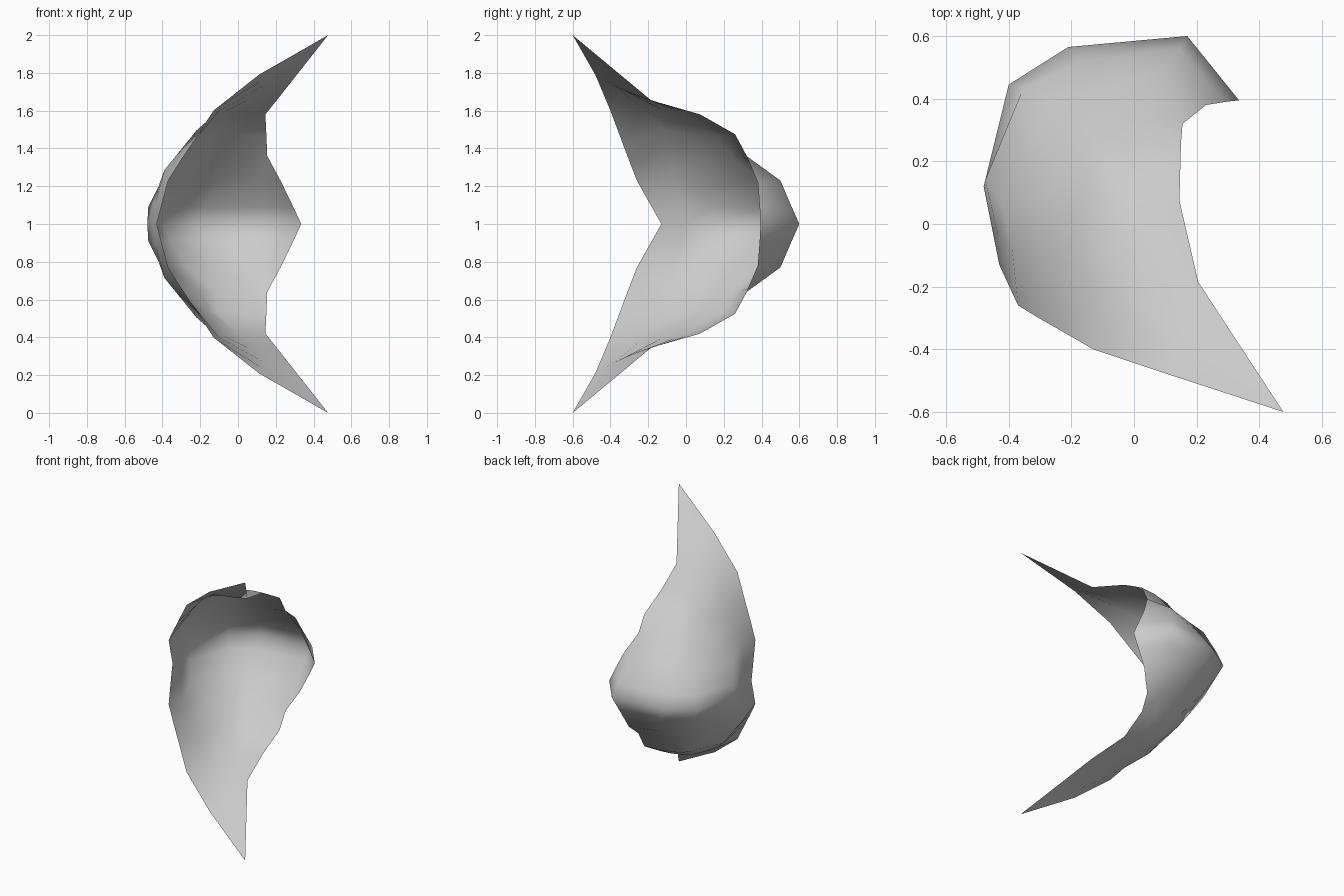
import bpy, bmesh
from mathutils import Vector

if "Cube" in bpy.data.objects:
    bpy.data.objects.remove(bpy.data.objects["Cube"])

grey = bpy.data.materials.new("pale grey")
grey.diffuse_color = (0.6, 0.6, 0.6, 1)
grey.use_nodes = True
grey.node_tree.nodes["Principled BSDF"].inputs["Base Color"].default_value = grey.diffuse_color

# Cross-sections of the upper half, from the middle plane upward;
# each runs from the front rim around the back to the hooked rear rim.
# Heights are measured from the middle plane.
rows = [
    [(-.43, -.13, 0), (-.455, -.005, 0), (-.48, .12, 0), (-.40, .445, 0), (-.21, .565, 0), (.17, .60, 0), (.335, .395, 0)],
    [(-.404, -.187, .10), (-.435, -.03, .12), (-.475, .14, .09), (-.355, .43, .09), (-.17, .52, .09), (.145, .56, .09), (.293, .39, .09)],
    [(-.37, -.26, .23), (-.39, -.075, .285), (-.42, .06, .20), (-.27, .395, .23), (-.10, .44, .23), (.105, .50, .23), (.23, .38, .22)],
    [(-.313, -.295, .32), (-.305, -.09, .39), (-.30, .11, .345), (-.20, .25, .355), (-.12, .295, .355), (.06, .335, .335), (.155, .32, .36)],
    [(-.248, -.332, .418), (-.22, -.11, .495), (-.19, .06, .47), (-.15, .16, .47), (-.11, .215, .47), (.03, .25, .473), (.15, .26, .475)],
    [(-.13, -.40, .60), (-.10, -.22, .60), (-.08, -.10, .59), (-.05, -.01, .585), (0, .04, .58), (.07, .065, .58), (.145, .075, .58)],
]
COLS = len(rows[0]) - 1
# Narrow section below the horn tip, sagging slightly in the middle
front, rear = Vector((.11, -.48, .79)), Vector((.205, -.185, .655))
rows.append([front.lerp(rear, t) - Vector((0, 0, .05 * t * (1 - t)))
             for t in (i / COLS for i in range(COLS + 1))])

bm = bmesh.new()
grid = [[bm.verts.new(p) for p in row] for row in rows]
for lo, hi in zip(grid, grid[1:]):
    for c in range(COLS):
        bm.faces.new((lo[c], hi[c], hi[c + 1], lo[c + 1]))
# Pointed horn tip
tip = bm.verts.new((.477, -.60, 1))
for a, b in zip(grid[-1], grid[-1][1:]):
    bm.faces.new((a, tip, b))
for f in bm.faces:
    f.smooth = True

mesh = bpy.data.meshes.new("crescent_shell")
bm.to_mesh(mesh)
bm.free()
mesh.materials.append(grey)
shell = bpy.data.objects.new("crescent_shell", mesh)
shell.location.z = 1
bpy.context.collection.objects.link(shell)

# Lower half mirrors the upper half
mirror = shell.modifiers.new("lower_half", 'MIRROR')
mirror.use_axis = (False, False, True)
mirror.use_clip = True
mirror.merge_threshold = 0.001
